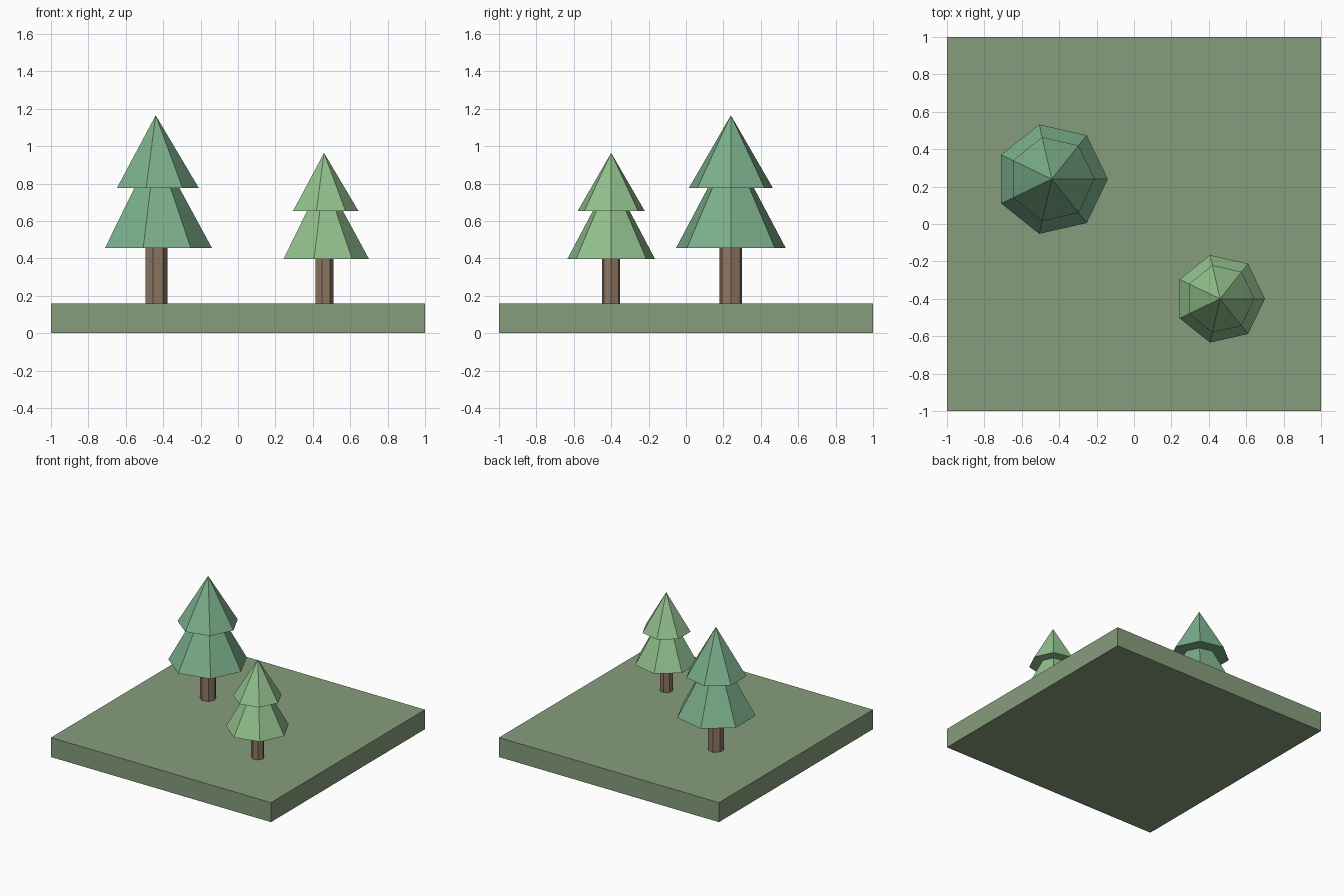
import bpy, bmesh
from math import cos, sin, tau

if "Cube" in bpy.data.objects:
    bpy.data.objects.remove(bpy.data.objects["Cube"])

SIDES = 7
GROUND = 0.16


def material(name, rgb):
    m = bpy.data.materials.new(name)
    m.diffuse_color = (*rgb, 1)
    m.use_nodes = True
    m.node_tree.nodes["Principled BSDF"].inputs["Base Color"].default_value = m.diffuse_color
    return m


def add_object(name, bm, mat):
    bmesh.ops.recalc_face_normals(bm, faces=bm.faces)
    me = bpy.data.meshes.new(name)
    bm.to_mesh(me)
    bm.free()
    me.materials.append(mat)
    ob = bpy.data.objects.new(name, me)
    bpy.context.collection.objects.link(ob)
    return ob


def ring(bm, r, z):
    # first corner points along +x
    return [bm.verts.new((r * cos(tau * i / SIDES), r * sin(tau * i / SIDES), z))
            for i in range(SIDES)]


def prism(name, r, z0, z1, mat):
    bm = bmesh.new()
    a, b = ring(bm, r, z0), ring(bm, r, z1)
    for i in range(SIDES):
        j = (i + 1) % SIDES
        bm.faces.new((a[i], a[j], b[j], b[i]))
    bm.faces.new(a)
    bm.faces.new(b)
    return add_object(name, bm, mat)


def cone(name, r, z0, z1, mat):
    bm = bmesh.new()
    a, tip = ring(bm, r, z0), bm.verts.new((0, 0, z1))
    for i in range(SIDES):
        bm.faces.new((a[i], a[(i + 1) % SIDES], tip))
    bm.faces.new(a)
    return add_object(name, bm, mat)


def tree(prefix, x, y, s, leaf, bark):
    parts = [
        prism(prefix + "_trunk", 0.062, 0, 0.32, bark),
        cone(prefix + "_lower_branches", 0.30, 0.297, 0.85, leaf),
        cone(prefix + "_upper_branches", 0.23, 0.617, 1.005, leaf),
    ]
    for p in parts:
        p.location = (x, y, GROUND)
        p.scale = (s, s, s)


# ground slab
bm = bmesh.new()
bmesh.ops.create_cube(bm, size=1)
for v in bm.verts:
    v.co = (v.co.x * 2, v.co.y * 2, (v.co.z + 0.5) * GROUND)
add_object("ground_slab", bm, material("grass", (0.24, 0.34, 0.20)))

# two conifers, the small one at four-fifths size
bark = material("bark", (0.28, 0.19, 0.13))
tree("large_tree", -0.44, 0.24, 1.0, material("dark_leaf", (0.20, 0.43, 0.26)), bark)
tree("small_tree", 0.46, -0.40, 0.8, material("light_leaf", (0.29, 0.53, 0.27)), bark)
